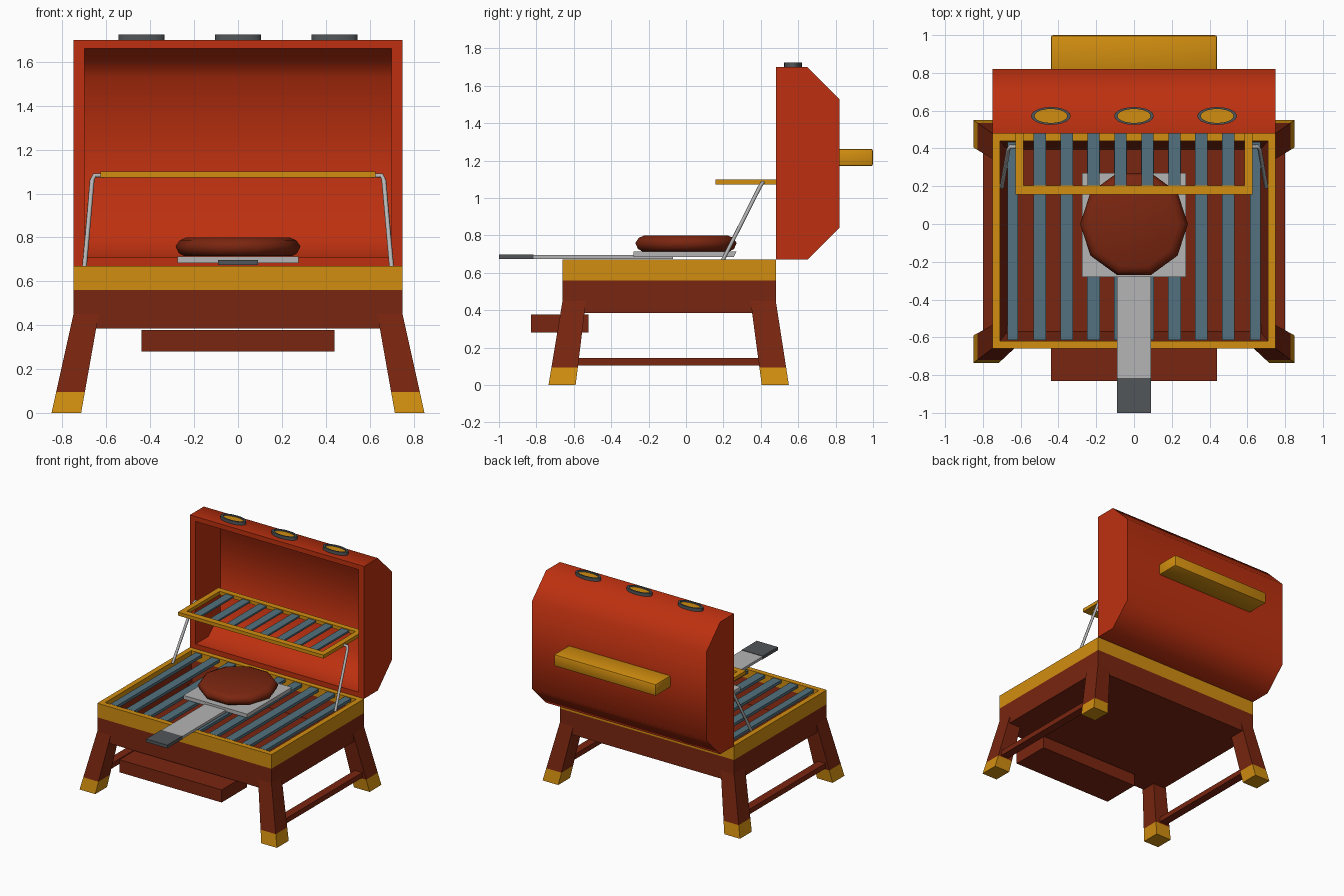
import bpy, bmesh, math
from mathutils import Vector

if "Cube" in bpy.data.objects:
    bpy.data.objects.remove(bpy.data.objects["Cube"])


def mat(name, r, g, b):
    m = bpy.data.materials.new(name)
    m.diffuse_color = (r, g, b, 1)
    m.use_nodes = True
    m.node_tree.nodes["Principled BSDF"].inputs["Base Color"].default_value = m.diffuse_color
    return m


RED = mat("lid red", 0.51, 0.03, 0.005)
BROWN = mat("brown red", 0.195, 0.019, 0.005)
GOLD = mat("golden yellow", 0.64, 0.27, 0.005)
TEAL = mat("grate blue grey", 0.085, 0.165, 0.21)
STEEL = mat("light steel", 0.46, 0.46, 0.46)
DARK = mat("dark grey", 0.085, 0.094, 0.1)


def finish(name, bm, mats, rule=None, smooth=None):
    bmesh.ops.recalc_face_normals(bm, faces=bm.faces)
    if rule:
        for f in bm.faces:
            f.material_index = rule(f.calc_center_median())
    me = bpy.data.meshes.new(name)
    bm.to_mesh(me)
    bm.free()
    for m in mats:
        me.materials.append(m)
    ob = bpy.data.objects.new(name, me)
    bpy.context.collection.objects.link(ob)
    if smooth:
        bpy.context.view_layer.objects.active = ob
        ob.select_set(True)
        bpy.ops.object.shade_smooth_by_angle(angle=math.radians(smooth))
        ob.select_set(False)
    return ob


def loft(bm, rings, closed=False):
    """Skin a list of equal-length point rings; cap ends or join them."""
    vs = [[bm.verts.new(p) for p in r] for r in rings]
    n = len(vs[0])
    pairs = list(zip(vs, vs[1:])) + ([(vs[-1], vs[0])] if closed else [])
    for a, b in pairs:
        for i in range(n):
            bm.faces.new((a[i], a[(i + 1) % n], b[(i + 1) % n], b[i]))
    if not closed:
        bm.faces.new(vs[0])
        bm.faces.new(vs[-1])


def rect(x0, x1, y0, y1, z):
    return [(x0, y0, z), (x1, y0, z), (x1, y1, z), (x0, y1, z)]


def box(name, x0, x1, y0, y1, z0, z1, m, bevel=0):
    bm = bmesh.new()
    loft(bm, [rect(x0, x1, y0, y1, z0), rect(x0, x1, y0, y1, z1)])
    if bevel:
        bmesh.ops.bevel(bm, geom=bm.edges[:], offset=bevel, segments=2,
                        profile=0.5, affect='EDGES')
    return finish(name, bm, [m], smooth=40 if bevel else None)


def ellipse(n, rx, ry, cx, cy, z):
    return [(cx + rx * math.cos(2 * math.pi * i / n),
             cy + ry * math.sin(2 * math.pi * i / n), z) for i in range(n)]


# Firebox: open tub with golden rim
bm = bmesh.new()
out = (-0.75, 0.75, -0.66, 0.48)
inn = (-0.71, 0.71, -0.62, 0.44)
loft(bm, [rect(*out, 0.385), rect(*out, 0.56), rect(*out, 0.67),
          rect(*inn, 0.67), rect(*inn, 0.60), rect(-0.67, 0.67, -0.57, 0.395, 0.43)])
finish("firebox", bm, [BROWN, GOLD], lambda c: 1 if c.z > 0.58 else 0)

# Splayed legs with golden feet, plus side rails
for side, s in (("left", -1), ("right", 1)):
    for end, foot, top in (("front", (-0.735, -0.59), (-0.66, -0.535)),
                           ("back", (0.405, 0.55), (0.345, 0.48))):
        bm = bmesh.new()
        rings = []
        for z in (0, 0.095, 0.45):
            t = z / 0.45
            lerp = lambda a, b: a + (b - a) * t
            rings.append(rect(s * lerp(0.715, 0.635), s * lerp(0.85, 0.75),
                              lerp(foot[0], top[0]), lerp(foot[1], top[1]), z))
        loft(bm, rings)
        finish(f"{side}_{end}_leg", bm, [BROWN, GOLD], lambda c: 1 if c.z < 0.09 else 0)
    box(f"{side}_rail", *sorted((s * 0.735, s * 0.80)), -0.60, 0.43, 0.105, 0.145, BROWN)

# Ash drawer pulled out at the front
box("ash_drawer", -0.44, 0.44, -0.83, -0.52, 0.28, 0.378, BROWN)

# Hollow lid standing open at the back
outer = [(0.48, 0.67), (0.65, 0.67), (0.82, 0.84), (0.82, 1.53), (0.65, 1.70), (0.48, 1.70)]
inner = [(0.48, 0.708), (0.635, 0.708), (0.785, 0.845), (0.785, 1.525), (0.635, 1.662), (0.48, 1.662)]
bm = bmesh.new()
shells = []
for prof, w in ((outer, 0.75), (inner, 0.70)):
    l = [bm.verts.new((-w, y, z)) for y, z in prof]
    r = [bm.verts.new((w, y, z)) for y, z in prof]
    for i in range(5):
        bm.faces.new((l[i], l[i + 1], r[i + 1], r[i]))
    bm.faces.new(l)
    bm.faces.new(r)
    shells.append([l[0], r[0], r[5], l[5]])
a, b = shells
for i in range(4):
    j = (i + 1) % 4
    bm.faces.new((a[i], a[j], b[j], b[i]))
finish("lid", bm, [RED], smooth=50)
box("lid_handle", -0.44, 0.44, 0.81, 1.0, 1.17, 1.263, GOLD, 0.012)

# Oval vents: dark ring with golden centre
for k, x in enumerate((-0.44, 0, 0.44)):
    bm = bmesh.new()
    E = lambda rx, ry, z: ellipse(20, rx, ry, x, 0.572, z)
    loft(bm, [E(0.105, 0.047, 1.69), E(0.105, 0.047, 1.725),
              E(0.087, 0.037, 1.725), E(0.087, 0.037, 1.715)])
    finish(f"vent_{k + 1}", bm, [DARK, GOLD],
           lambda c: 1 if abs(c.z - 1.715) < 0.002 else 0, smooth=40)

# Cooking grate bars and warming rack bars
for k in range(10):
    x = (k - 4.5) * 0.1425
    w = 0.028 if k in (0, 9) else 0.034
    box(f"grate_bar_{k + 1}", x - w, x + w, -0.615, 0.435, 0.645, 0.668, TEAL)
    if 0 < k < 9:
        box(f"rack_bar_{k}", x - 0.032, x + 0.032, 0.18, 0.63, 1.08, 1.094, TEAL)

# Warming rack frame
bm = bmesh.new()
ro = (-0.627, 0.627, 0.157, 0.655)
ri = (-0.585, 0.585, 0.205, 0.61)
loft(bm, [rect(*ro, 1.073), rect(*ro, 1.10), rect(*ri, 1.10), rect(*ri, 1.073)], closed=True)
finish("rack_frame", bm, [GOLD])

# Bent support rods holding the rack
for side, s in (("left", -1), ("right", 1)):
    cu = bpy.data.curves.new("rod", 'CURVE')
    cu.dimensions = '3D'
    cu.bevel_depth = 0.011
    cu.bevel_resolution = 1
    cu.use_fill_caps = True
    pts = [(0.70, 0.195, 0.665), (0.665, 0.395, 1.06), (0.655, 0.41, 1.082), (0.61, 0.41, 1.082)]
    sp = cu.splines.new('POLY')
    sp.points.add(len(pts) - 1)
    for p, (x, y, z) in zip(sp.points, pts):
        p.co = (s * x, y, z, 1)
    cu.materials.append(STEEL)
    ob = bpy.data.objects.new(f"{side}_rack_rod", cu)
    bpy.context.collection.objects.link(ob)

# Spatula: blade, shaft and dark grip
bm = bmesh.new()
loft(bm, [rect(-0.275, 0.275, -0.28, 0.255, 0.684), rect(-0.275, 0.275, -0.28, 0.27, 0.713)])
finish("spatula_blade", bm, [STEEL])
box("spatula_shaft", -0.09, 0.09, -0.82, -0.07, 0.675, 0.695, STEEL)
box("spatula_grip", -0.091, 0.091, -1.0, -0.815, 0.673, 0.698, DARK)

# Ten-sided patty
bm = bmesh.new()
loft(bm, [ellipse(10, r, r, 0, 0, z) for r, z in
          ((0.245, 0.714), (0.27, 0.728), (0.285, 0.76), (0.265, 0.787), (0.235, 0.80))])
finish("patty", bm, [BROWN], smooth=60)
